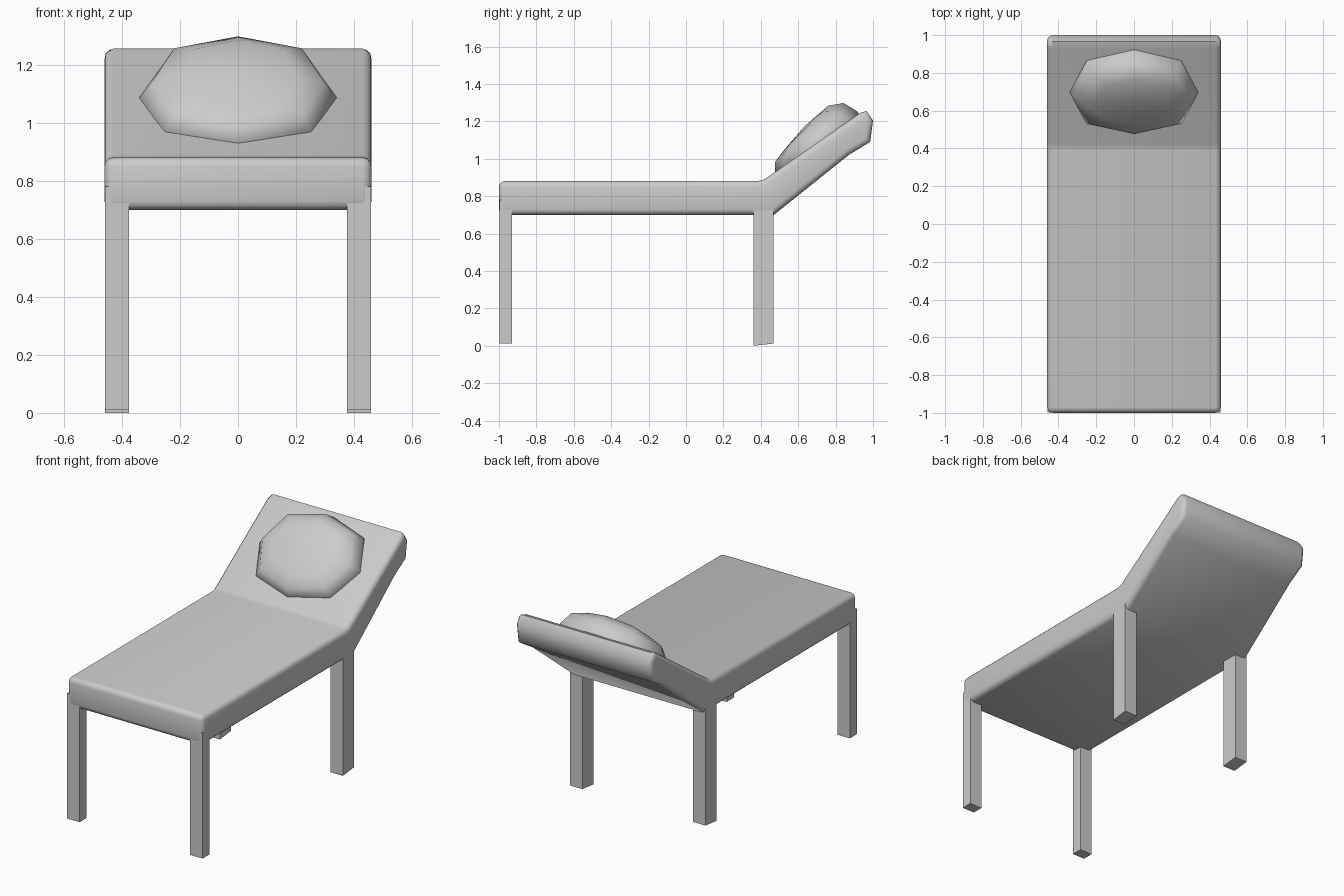
import bpy, bmesh, math
from mathutils import Vector

if "Cube" in bpy.data.objects:
    bpy.data.objects.remove(bpy.data.objects["Cube"])


def finish(bm, name, angle):
    bmesh.ops.recalc_face_normals(bm, faces=bm.faces)
    mesh = bpy.data.meshes.new(name)
    bm.to_mesh(mesh)
    bm.free()
    ob = bpy.data.objects.new(name, mesh)
    bpy.context.collection.objects.link(ob)
    bpy.ops.object.select_all(action='DESELECT')
    ob.select_set(True)
    bpy.context.view_layer.objects.active = ob
    bpy.ops.object.shade_smooth_by_angle(angle=math.radians(angle))
    return ob


# Bed and raised backrest: one side profile, extruded across x and rounded
profile = [(-1, .70), (.47, .70), (.87, 1.02), (.985, 1.09), (1, 1.205),
           (.965, 1.255), (.93, 1.245), (.42, .89), (.39, .882), (-1, .88)]
bm = bmesh.new()
left = [bm.verts.new((-.46, y, z)) for y, z in profile]
face = bm.faces.new(left)
ext = bmesh.ops.extrude_face_region(bm, geom=[face], use_keep_orig=True)
for v in ext['geom']:
    if isinstance(v, bmesh.types.BMVert):
        v.co.x = .46
bmesh.ops.recalc_face_normals(bm, faces=bm.faces)
rounded = []
for e in bm.edges:
    a, b = (v.co for v in e.verts)
    if abs(a.x - b.x) < .01 or a.y < -.9:
        rounded.append(e)
bmesh.ops.bevel(bm, geom=rounded, offset=.03, segments=3, profile=.5,
                affect='EDGES', clamp_overlap=True)
finish(bm, "bed_and_backrest", 50)


# Legs, outer faces flush with the bed sides
def leg(name, side, y0, y1, z_front, z_back):
    bm = bmesh.new()
    bmesh.ops.create_cube(bm, size=1)
    for v in bm.verts:
        back = v.co.y > 0
        x = .459 if v.co.x > 0 else .375
        low = z_back if back else z_front
        v.co = Vector((side * x, y1 if back else y0, .78 if v.co.z > 0 else low))
    finish(bm, name, 30)


for side, label in ((-1, "left"), (1, "right")):
    leg("front_leg_" + label, side, -.998, -.93, .012, .012)
    leg("rear_leg_" + label, side, .36, .468, 0, .012)

# Pillow: octagonal dome on the backrest, thicker towards the head end
origin = Vector((0, .42, .89))
along = Vector((0, .822, .569))
normal = Vector((0, -.569, .822))


def pillow_point(u, v, h):
    return origin + Vector((u, 0, 0)) + along * (.34 + v) + normal * h


bm = bmesh.new()
rings = []
for scale, height, tilt in ((.97, -.03, 0), (1, .005, .01), (.87, .07, .025), (.6, .1, .03)):
    ring = []
    for i in range(8):
        a = i * math.pi / 4
        s = scale * (1.05 if i % 2 else 1)
        ring.append(bm.verts.new(pillow_point(
            .34 * s * math.cos(a), .275 * s * math.sin(a),
            height + tilt * math.sin(a))))
    rings.append(ring)
for r0, r1 in zip(rings, rings[1:]):
    for i in range(8):
        j = (i + 1) % 8
        bm.faces.new((r0[i], r0[j], r1[j], r1[i]))
top = bm.verts.new(pillow_point(0, 0, .112))
for i in range(8):
    bm.faces.new((rings[-1][i], rings[-1][(i + 1) % 8], top))
bm.faces.new(rings[0][::-1])
finish(bm, "pillow", 75)
